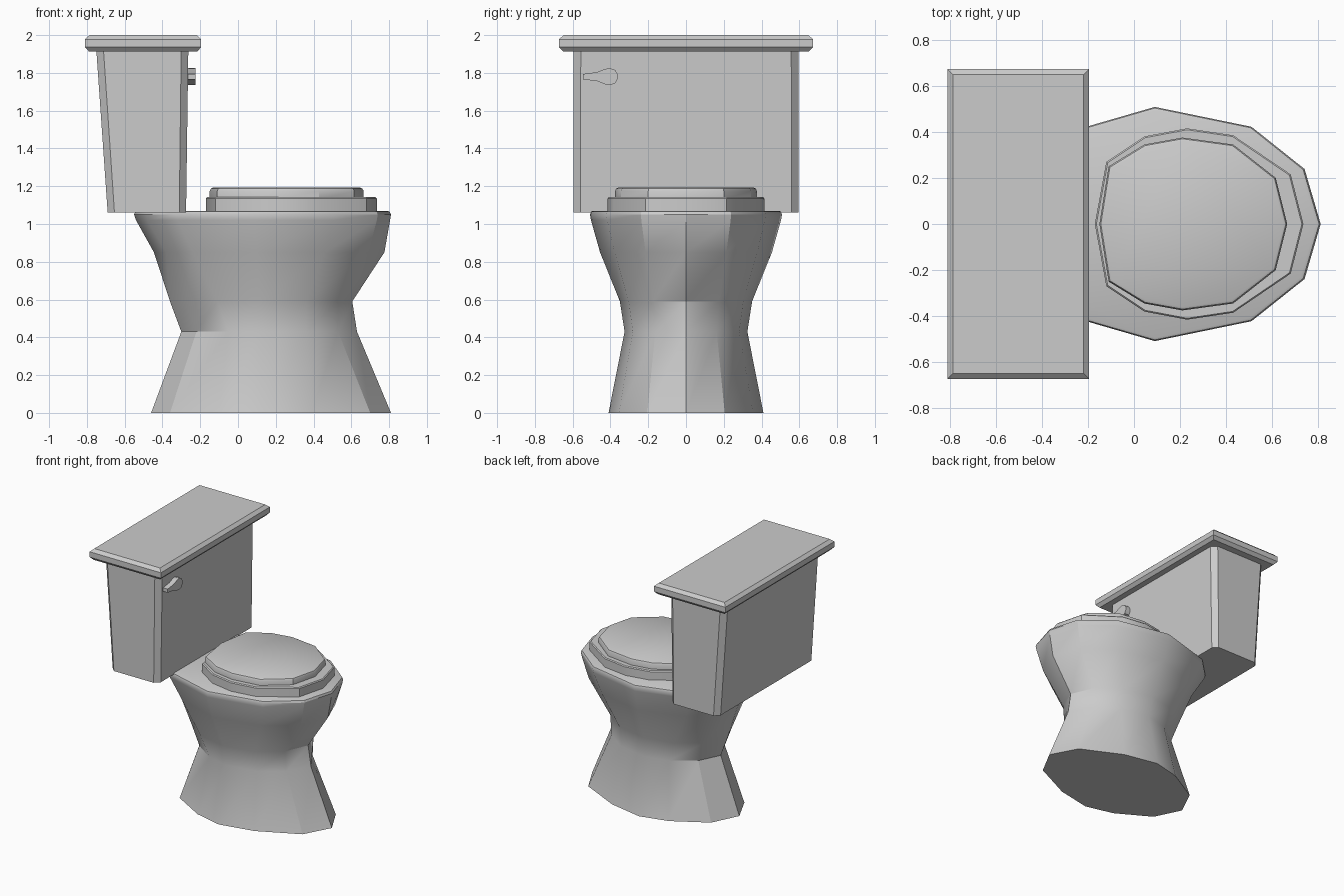
import bpy, bmesh, math

cube = bpy.data.objects.get("Cube")
if cube:
    bpy.data.objects.remove(cube, do_unlink=True)

GREY = (0.6, 0.6, 0.6, 1)
ceramic = bpy.data.materials.new("ceramic_grey")
ceramic.use_nodes = True
ceramic.diffuse_color = GREY
ceramic.node_tree.nodes["Principled BSDF"].inputs["Base Color"].default_value = GREY


def loft(name, rings, smooth=None):
    """Skin a stack of equal-length rings and cap both ends."""
    bm = bmesh.new()
    loops = [[bm.verts.new(p) for p in ring] for ring in rings]
    n = len(loops[0])
    for low, high in zip(loops, loops[1:]):
        for i in range(n):
            j = (i + 1) % n
            bm.faces.new((low[i], low[j], high[j], high[i]))
    bm.faces.new(loops[0])
    bm.faces.new(loops[-1])
    bmesh.ops.recalc_face_normals(bm, faces=bm.faces)
    mesh = bpy.data.meshes.new(name)
    bm.to_mesh(mesh)
    bm.free()
    mesh.materials.append(ceramic)
    obj = bpy.data.objects.new(name, mesh)
    bpy.context.collection.objects.link(obj)
    if smooth:
        bpy.ops.object.select_all(action='DESELECT')
        obj.select_set(True)
        bpy.context.view_layer.objects.active = obj
        bpy.ops.object.shade_smooth_by_angle(angle=math.radians(smooth))
    return obj


def oval(xs, ys, z, scale=1.0):
    """Mirror a half outline, running front to back, into a closed ring."""
    half = list(zip(xs, ys))
    ring = half + [(x, -y) for x, y in half[-2:0:-1]]
    mid = (xs[0] + xs[-1]) / 2
    return [(mid + (x - mid) * scale, y * scale, z) for x, y in ring]


def box_ring(x0, x1, y, z, cut=0):
    """Rectangle with optional chamfered corners."""
    if not cut:
        return [(x0, -y, z), (x1, -y, z), (x1, y, z), (x0, y, z)]
    return [(x0 + cut, -y, z), (x1 - cut, -y, z), (x1, -y + cut, z), (x1, y - cut, z),
            (x1 - cut, y, z), (x0 + cut, y, z), (x0, y - cut, z), (x0, -y + cut, z)]


# Pedestal and bowl: height, half width, outline x from front to back
round_y = [math.sin(math.radians(30 * i)) for i in range(7)]
rim_y = [0, 0.47, 0.83, 1, 0.76, 0.45, 0]
rim_x = (0.81, 0.74, 0.51, 0.09, -0.33, -0.49, -0.55)
levels = [
    (0.00, 0.41, round_y, (0.81, 0.70, 0.39, 0.12, -0.10, -0.36, -0.46)),
    (0.43, 0.325, round_y, (0.63, 0.53, 0.36, 0.13, -0.05, -0.22, -0.30)),
    (0.59, 0.35, round_y, (0.605, 0.53, 0.36, 0.12, -0.11, -0.28, -0.36)),
    (0.85, 0.455, rim_y, (0.775, 0.69, 0.46, 0.10, -0.24, -0.38, -0.445)),
    (1.02, 0.503, rim_y, (0.805, 0.735, 0.505, 0.09, -0.32, -0.48, -0.54)),
]
rings = [oval(xs, [f * w for f in ys], z) for z, w, ys, xs in levels]
rim_half = [f * 0.508 for f in rim_y]
rings += [oval(rim_x, rim_half, 1.05), oval(rim_x, rim_half, 1.065, 0.99),
          oval(rim_x, rim_half, 1.07, 0.97)]
loft("bowl", rings, 30)

# Seat and closed lid
seat_x = (0.735, 0.68, 0.43, 0.23, 0.045, -0.12, -0.17)
seat_y = (0, 0.215, 0.385, 0.415, 0.38, 0.27, 0)
loft("seat", [oval(seat_x, seat_y, z, s) for z, s in
              ((1.06, 1), (1.135, 1), (1.142, 0.985))], 30)
lid_x = (0.665, 0.615, 0.43, 0.21, 0.045, -0.11, -0.15)
lid_y = (0, 0.2, 0.345, 0.375, 0.345, 0.25, 0)
loft("seat_lid", [oval(lid_x, lid_y, z, s) for z, s in
                  ((1.13, 1), (1.175, 1), (1.187, 0.985), (1.192, 0.96))], 30)

# Cistern with chamfered corners, tapered at the back
loft("tank", [box_ring(-0.69, -0.275, 0.595, 1.06, 0.036),
              box_ring(-0.75, -0.263, 0.595, 1.92, 0.038)])

# Cistern cover with bevelled rims
loft("tank_cover", [box_ring(-0.81 + d, -0.195 - d, 0.672 - d, z) for z, d in
                    ((1.912, 0.022), (1.936, 0), (1.978, 0), (2.0, 0.024))])

# Teardrop flush handle on the tank front
half = [(-0.545, 0.014), (-0.47, 0.024), (-0.43, 0.04), (-0.405, 0.045), (-0.375, 0.035), (-0.362, 0.012)]
outline = half + [(y, -h) for y, h in reversed(half)]
loft("flush_handle", [[(x, y, 1.78 + h) for y, h in outline] for x in (-0.28, -0.225)], 30)
